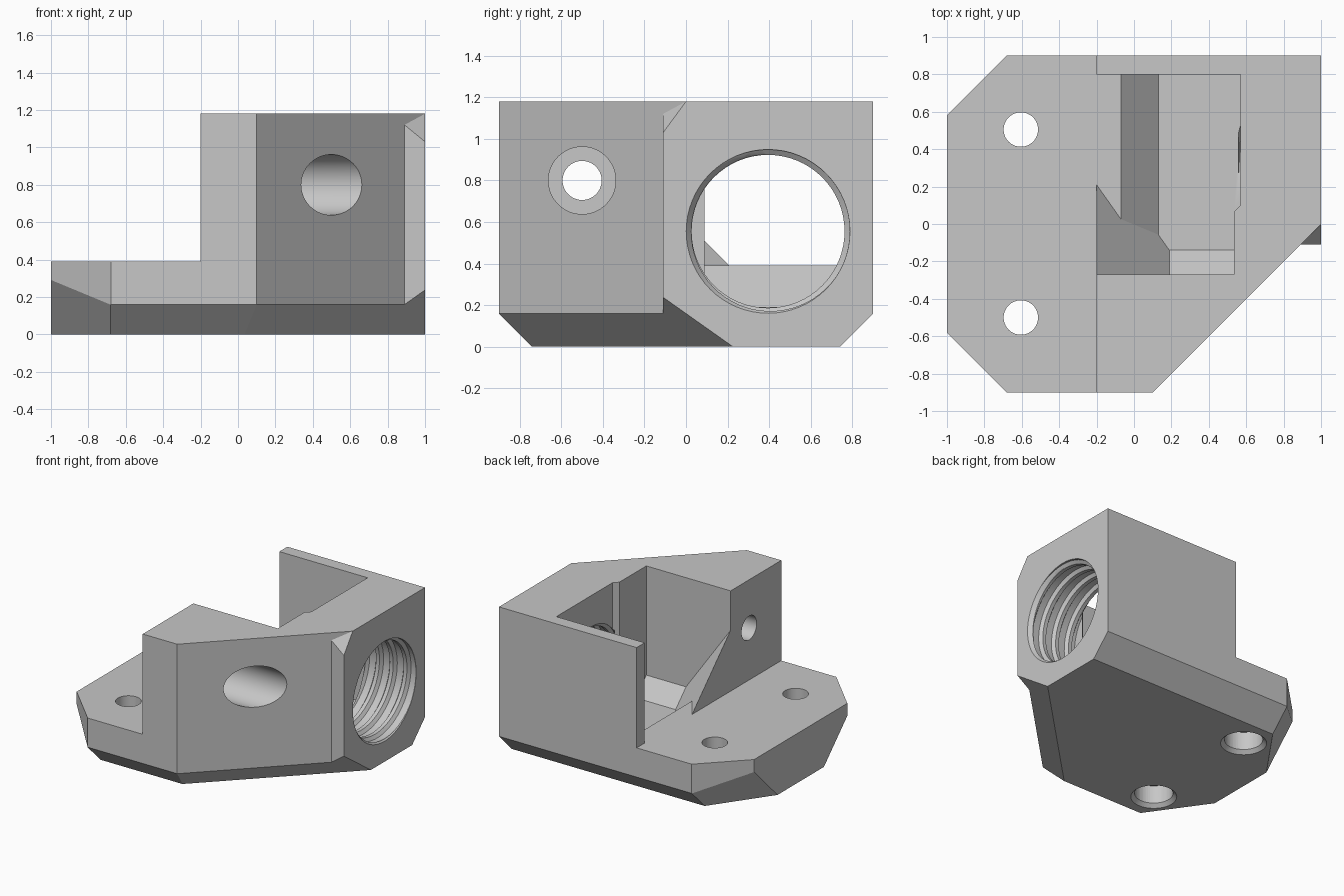
import bpy, bmesh, math
from mathutils import Matrix, Vector

if "Cube" in bpy.data.objects:
    bpy.data.objects.remove(bpy.data.objects["Cube"])

R2 = math.sqrt(2)
SEGMENTS = 64
EPS = 0.02

grey = bpy.data.materials.new("plain grey")
grey.use_nodes = True
colour = (0.57, 0.57, 0.57, 1)
grey.diffuse_color = colour
grey.node_tree.nodes["Principled BSDF"].inputs["Base Color"].default_value = colour


def finish(name, bm):
    bmesh.ops.recalc_face_normals(bm, faces=bm.faces)
    mesh = bpy.data.meshes.new(name)
    bm.to_mesh(mesh)
    bm.free()
    mesh.materials.append(grey)
    obj = bpy.data.objects.new(name, mesh)
    bpy.context.collection.objects.link(obj)
    return obj


def trim(bm, normal, limit):
    """Keep the side where normal . p <= limit, and close the cut."""
    n = Vector(normal)
    geom = bm.verts[:] + bm.edges[:] + bm.faces[:]
    cut = bmesh.ops.bisect_plane(bm, geom=geom, plane_co=n * limit / n.length_squared,
                                 plane_no=n, clear_outer=True)["geom_cut"]
    rim = [e for e in cut if isinstance(e, bmesh.types.BMEdge) and e.is_boundary]
    if rim:
        bmesh.ops.edgeloop_fill(bm, edges=rim)


def solid(name, low, high, planes):
    """A box with its corners at low and high, trimmed by slanted planes."""
    bm = bmesh.new()
    bmesh.ops.create_cube(bm, size=1)
    for v in bm.verts:
        v.co = [l + (c + 0.5) * (h - l) for l, h, c in zip(low, high, v.co)]
    for normal, limit in planes:
        trim(bm, normal, limit)
    return finish(name, bm)


def drill(name, start, length, r1, r2, along_x=False):
    """A round cutter that starts at a point and runs along z or x."""
    bm = bmesh.new()
    turn = Matrix.Rotation(math.pi / 2, 4, 'Y') if along_x else Matrix()
    place = Matrix.Translation(start) @ turn @ Matrix.Translation((0, 0, length / 2))
    bmesh.ops.create_cone(bm, cap_ends=True, segments=SEGMENTS, radius1=r1,
                          radius2=r2, depth=length, matrix=place)
    return finish(name, bm)


def thread(name, y, z, x_in, x_out, crest, root, pitch):
    """A helical tap, trimmed flat at both ends."""
    bm = bmesh.new()
    profile = [(0, crest), (0.25, crest), (0.4, root), (0.85, root)]
    turns = math.ceil((x_out - x_in) / pitch) + 2
    start = x_in - 1.1 * pitch
    rows = []
    for j in range(4 * turns + 1):
        step, r = profile[j % 4]
        row = []
        for i in range(SEGMENTS):
            a = math.tau * i / SEGMENTS
            x = start + pitch * (j // 4 + step + i / SEGMENTS)
            row.append(bm.verts.new((x, y + r * math.cos(a), z + r * math.sin(a))))
        rows.append(row)
    for j in range(4 * turns):
        for i in range(SEGMENTS):
            if i < SEGMENTS - 1:
                near, far = rows[j][i + 1], rows[j + 1][i + 1]
            elif j + 5 <= 4 * turns:
                near, far = rows[j + 4][0], rows[j + 5][0]
            else:
                continue
            bm.faces.new((rows[j][i], near, far, rows[j + 1][i]))
    trim(bm, (-1, 0, 0), -x_in)
    trim(bm, (1, 0, 0), x_out)
    return finish(name, bm)


def combine(body, other, operation):
    mod = body.modifiers.new(operation, 'BOOLEAN')
    mod.operation = operation
    mod.solver = 'EXACT'
    mod.object = other
    bpy.context.view_layer.objects.active = body
    bpy.ops.object.modifier_apply(modifier=mod.name)
    bpy.data.objects.remove(other)


# Main block with its clipped corners and chamfered underside
under_diagonal = ((1, -1, -R2), 0.774)
shell = [((1, -1, 0), 1), under_diagonal]
for side in (-1, 1):
    shell += [((0, side, -1), 0.74), ((-1, side, 0), 1.58), ((-R2, side, -1), 1.703)]
body = solid("bracket_body", (-1, -0.9, 0), (1, 0.9, 1.18), shell)

# Corner around the threaded port
boss = solid("port_corner", (0.7, -0.11, 0), (1, 0.5, 1.18),
             [under_diagonal, ((0.82, -1.36, 1), 2.0)])
combine(body, boss, 'UNION')

# Step down to the mounting flange
combine(body, solid("flange_step", (-1.5, -1.5, 0.39), (-0.2, 1.5, 2), []), 'DIFFERENCE')

# Open pocket: upper level, sloped lower level, recess in front of the port
ramps = [((-R2, -1, -1), -0.317), ((0, -1, -1), -0.05)]
combine(body, solid("pocket_upper", (-0.25, -0.27, 0.39), (0.535, 0.8, 2), ramps), 'DIFFERENCE')
combine(body, solid("pocket_lower", (-0.15, -0.27, 0.19), (0.535, 0.8, 2),
                    ramps + [((-1, 0, -1), -0.32)]), 'DIFFERENCE')
combine(body, solid("port_recess", (0.3, -0.27, 0.19), (0.57, 0.8, 2),
                    ramps + [((1, -1, 0), 0.47)]), 'DIFFERENCE')

# Threaded port with a chamfered mouth
combine(body, thread("port_thread", 0.395, 0.555, 0.56, 1.1, 0.368, 0.393, 0.12), 'DIFFERENCE')
combine(body, drill("port_mouth", (0.97, 0.395, 0.555), 0.03 + EPS, 0.37, 0.41, True),
        'DIFFERENCE')

# Counterbored screw hole through the side
combine(body, drill("side_bore", (0.1, -0.5, 0.8), 1.2, 0.162, 0.162, True), 'DIFFERENCE')
combine(body, drill("side_hole", (-0.5, -0.5, 0.8), 1, 0.094, 0.094, True), 'DIFFERENCE')

# Counterbored screw holes in the flange
for y in (-0.5, 0.505):
    combine(body, drill("flange_hole", (-0.605, y, -0.1), 0.6, 0.092, 0.092), 'DIFFERENCE')
    combine(body, drill("flange_bore", (-0.605, y, -0.1), 0.27, 0.138, 0.138), 'DIFFERENCE')
    combine(body, drill("flange_bevel", (-0.605, y, -EPS), 0.03 + EPS, 0.185, 0.136),
            'DIFFERENCE')

# Smooth bores, crisp edges
bpy.ops.object.select_all(action='DESELECT')
body.select_set(True)
bpy.context.view_layer.objects.active = body
bpy.ops.object.shade_smooth_by_angle(angle=math.radians(25))
